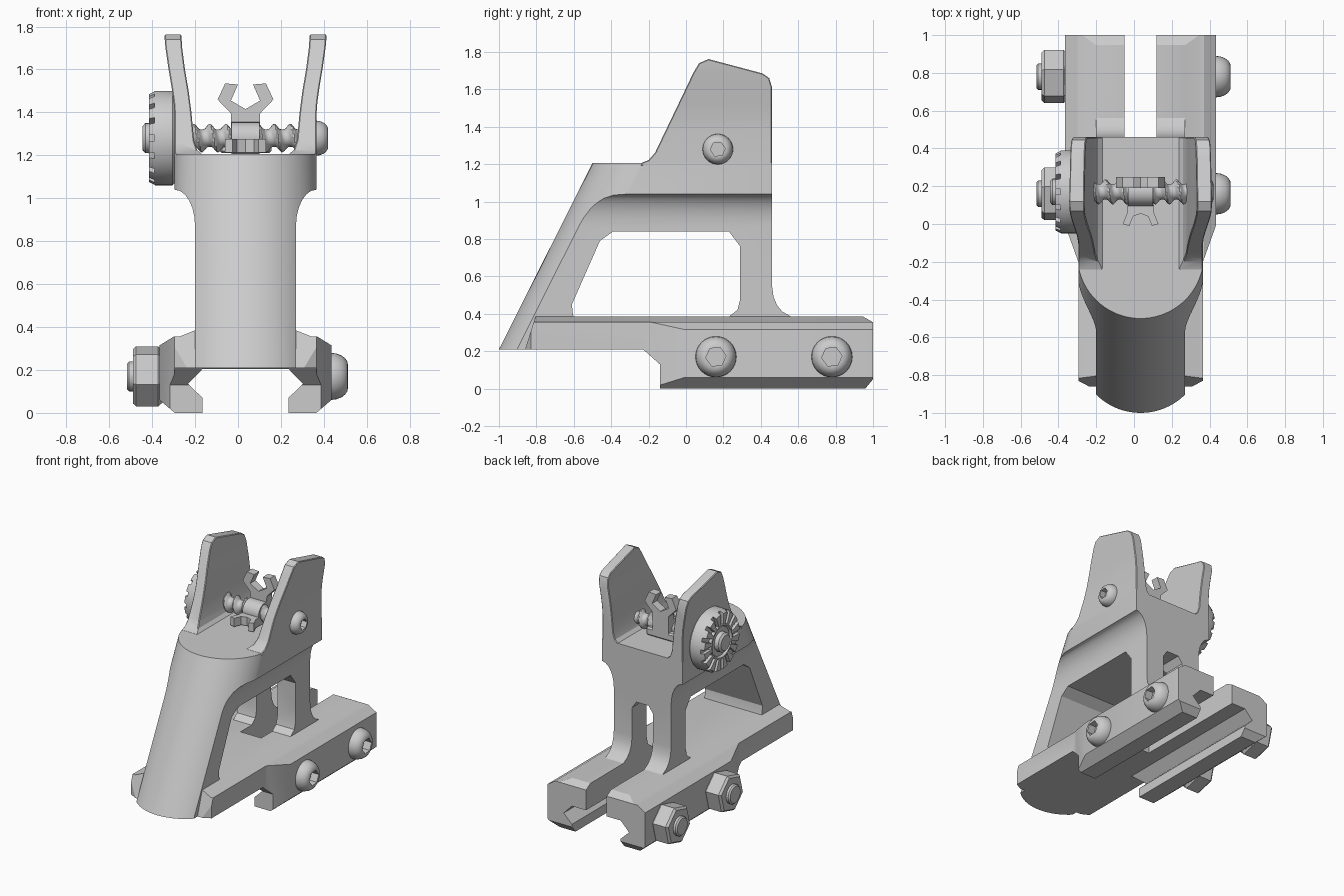
import bpy, bmesh
from math import pi, sin, cos, radians
from mathutils import Matrix

if "Cube" in bpy.data.objects:
    bpy.data.objects.remove(bpy.data.objects["Cube"])

C = 0.035  # centre line of the body in x


def make(name, bm):
    bmesh.ops.recalc_face_normals(bm, faces=bm.faces[:])
    me = bpy.data.meshes.new(name)
    bm.to_mesh(me)
    bm.free()
    ob = bpy.data.objects.new(name, me)
    bpy.context.collection.objects.link(ob)
    return ob


def prism(name, pts, axis, a, b):
    """Extrude a 2D outline along an axis from a to b."""
    put = {'x': lambda p, q, t: (t, p, q), 'y': lambda p, q, t: (p, t, q),
           'z': lambda p, q, t: (p, q, t)}[axis]
    bm = bmesh.new()
    lo = [bm.verts.new(put(p, q, a)) for p, q in pts]
    hi = [bm.verts.new(put(p, q, b)) for p, q in pts]
    bm.faces.new(lo)
    bm.faces.new(hi)
    n = len(pts)
    for i in range(n):
        j = (i + 1) % n
        bm.faces.new((lo[i], lo[j], hi[j], hi[i]))
    return make(name, bm)


def lathe(name, prof, y, z, n=32, rot=0.0, rfun=None):
    """Rings of (x, radius) around an x-parallel axis at y, z."""
    bm = bmesh.new()
    rings = []
    for x, r in prof:
        ring = []
        for i in range(n):
            a = 2 * pi * i / n + rot
            rr = rfun(x, a) if rfun else r
            ring.append(bm.verts.new((x, y + rr * cos(a), z + rr * sin(a))))
        rings.append(ring)
    for A, B in zip(rings, rings[1:]):
        for i in range(n):
            j = (i + 1) % n
            bm.faces.new((A[i], A[j], B[j], B[i]))
    bm.faces.new(rings[0])
    bm.faces.new(rings[-1])
    return make(name, bm)


def activate(ob):
    bpy.ops.object.select_all(action='DESELECT')
    ob.select_set(True)
    bpy.context.view_layer.objects.active = ob


def cut(ob, tool, op='DIFFERENCE'):
    activate(ob)
    m = ob.modifiers.new("cut", 'BOOLEAN')
    m.operation, m.object, m.solver = op, tool, 'EXACT'
    bpy.ops.object.modifier_apply(modifier=m.name)
    bpy.data.objects.remove(tool)


def bevel(ob, w, seg=1):
    activate(ob)
    m = ob.modifiers.new("bevel", 'BEVEL')
    m.width, m.segments, m.angle_limit = w, seg, radians(50)
    bpy.ops.object.modifier_apply(modifier=m.name)


def sym(pts):
    return [(C + u, v) for u, v in pts] + [(C - u, v) for u, v in reversed(pts)]


def slot():
    return prism("slot_cutter", sym([(0.085, -0.1), (0.085, 0.76), (0.05, 0.81)]), 'y', 0.1, 1.2)


# Riser body: front silhouette, limited by the side outline and a leaning round front
flare = [(0.33 - 0.095 * sin(t * pi / 12) ** 1.0, 1.04 - 0.17 * (1 - cos(t * pi / 12))) for t in range(7)]
flare = [(0.33, 1.205)] + flare + [(0.235, 0.21)]
body = prism("riser_body", sym(flare), 'y', -1.1, 0.8)
cut(body, prism("side_tool", [(-1.3, 0.1), (-1.3, 1.4), (0.46, 1.4), (0.46, 0.55), (0.468, 0.49), (0.487, 0.445),
                              (0.515, 0.412), (0.57, 0.38), (0.57, 0.1)], 'x', -1, 1), 'INTERSECT')
R = 0.335
arc = [(C + R * cos(pi + pi * i / 40), -1 + R + R * sin(pi + pi * i / 40)) for i in range(41)]
lean = prism("front_tool", arc + [(C + R, 2), (C - R, 2)], 'z', 0.0, 1.5)
for v in lean.data.vertices:
    v.co.y += (v.co.z - 0.21) * 0.5025
cut(body, lean, 'INTERSECT')
cut(body, prism("window_tool", [(-0.59, 0.34), (-0.605, 0.40), (-0.61, 0.45), (-0.46, 0.79), (-0.39, 0.84),
                                (0.23, 0.84), (0.29, 0.76), (0.29, 0.48), (0.275, 0.42), (0.23, 0.385),
                                (0.22, 0.34)], 'x', -1, 1))
cut(body, slot())

# Rail clamp base
base = prism("clamp_base", sym([(0.235, 0.385), (0.31, 0.355), (0.335, 0.355), (0.4, 0.315), (0.4, 0.06), (0.33, 0),
                                (0.2, 0), (0.2, 0.07), (0.268, 0.135), (0.2, 0.205)]), 'y', -0.95, 1.05)
cut(base, prism("side_tool", [(-0.86, 0.21), (-0.80, 0.4), (0.92, 0.4), (1, 0.355), (1, 0.05), (0.95, -0.01),
                              (-0.14, -0.01), (-0.14, 0.13), (-0.23, 0.21)], 'x', -1, 1), 'INTERSECT')
cut(base, prism("plan_tool", sym([(0.235, -0.88), (0.33, -0.83), (0.33, -0.2), (0.402, 0.0), (0.402, 1.1)]),
                'z', -0.2, 0.6), 'INTERSECT')
cut(base, slot())

# Protective wings
wing = [(0.33, 1.19), (0.33, 1.38), (0.335, 1.45), (0.345, 1.52), (0.36, 1.61), (0.373, 1.7), (0.38, 1.78),
        (0.30, 1.78), (0.295, 1.7), (0.282, 1.6), (0.265, 1.5), (0.252, 1.4), (0.24, 1.27), (0.225, 1.225),
        (0.2, 1.203), (0.2, 1.19)]
for side, s in (("left", -1), ("right", 1)):
    w = prism(side + "_wing", [(C + s * u, z) for u, z in wing], 'y', -0.5, 0.7)
    cut(w, prism("side_tool", [(-0.26, 1.15), (-0.24, 1.206), (-0.2, 1.222), (-0.165, 1.262), (0.04, 1.69),
                               (0.07, 1.74), (0.12, 1.762), (0.41, 1.685), (0.445, 1.66), (0.46, 1.61),
                               (0.46, 1.15)], 'x', -1, 1), 'INTERSECT')
    bevel(w, 0.016)


# Button head screws with hex sockets, and the nuts opposite
def button_head(name, x, y, z, r, h, sock):
    prof = [(x - 0.02, r * 0.97), (x, r)]
    prof += [(x + h * sin(t), r * (0.5 + 0.5 * cos(t))) for t in (0.35, 0.7, 1.0, 1.3, pi / 2)]
    head = lathe(name, prof, y, z)
    cut(head, lathe("hex_tool", [(x + h * 0.3, sock), (x + h * 2, sock)], y, z, 6, 0.1))


for i, y in enumerate((0.16, 0.78)):
    button_head(f"clamp_bolt_{i + 1}", 0.43, y, 0.17, 0.11, 0.082, 0.052 * 1.05)
    lathe(f"clamp_nut_{i + 1}", [(-0.35, 0.125), (-0.372, 0.145), (-0.475, 0.145), (-0.49, 0.13)],
          y, 0.17, 6, radians(15))
    lathe(f"bolt_end_{i + 1}", [(-0.4, 0.07), (-0.507, 0.07), (-0.517, 0.06)], y, 0.17, 24)

# Windage screw: head, thread, dial
SY, SZ = 0.17, 1.28
button_head("windage_screw_head", 0.36, SY, SZ, 0.082, 0.06, 0.04)


def thread(x, a):
    return 0.041 + 0.026 * (0.5 + 0.5 * cos(2 * pi * x / 0.075 - a)) ** 2


lathe("windage_thread", [(-0.22 + 0.52 * i / 70, 0) for i in range(71)], SY, SZ, 20, 0, thread)
dial = lathe("windage_dial", [(-0.285, 0.2), (-0.305, 0.22), (-0.385, 0.22), (-0.415, 0.205), (-0.415, 0.115),
                              (-0.40, 0.105)], SY, SZ, 48)
bm = bmesh.new()
for i in range(16):
    M = (Matrix.Translation((-0.42, SY, SZ)) @ Matrix.Rotation(2 * pi * i / 16, 4, 'X')
         @ Matrix.Translation((0, 0.19, 0)) @ Matrix.Diagonal((0.06, 0.13, 0.028, 1)))
    bmesh.ops.create_cube(bm, size=1, matrix=M)
cut(dial, make("groove_tool", bm))
lathe("dial_hub", [(-0.36, 0.072), (-0.432, 0.07), (-0.445, 0.055)], SY, SZ, 24)

# Flip aperture: an upright fork and a flat fork at right angles on a collar
fork = [(0.065, 1.24), (0.068, 1.395), (0.13, 1.46), (0.095, 1.535), (0.035, 1.53), (0.068, 1.455), (0.0, 1.415)]
outline = [(C + u, z) for u, z in fork] + [(C - u, z) for u, z in reversed(fork[:-1])]
prism("upright_fork", outline, 'y', 0.19, 0.25)
flat = [(0.07, 0.2), (0.07, 0.06), (0.095, 0.0), (0.06, -0.01), (0.04, 0.04), (0.0, 0.055)]
outline = [(C + u, y) for u, y in flat] + [(C - u, y) for u, y in reversed(flat[:-1])]
prism("flat_fork", outline, 'z', 1.212, 1.275)
lathe("aperture_collar", [(C - 0.066, 0.075), (C + 0.066, 0.075)], SY, SZ, 24)
foot = prism("aperture_foot", sym([(0.12, 1.21), (0.12, 1.27)]), 'y', 0.19, 0.25)
bevel(foot, 0.01)

for ob in list(bpy.context.scene.objects):
    activate(ob)
    bpy.ops.object.shade_smooth_by_angle(angle=radians(28))
